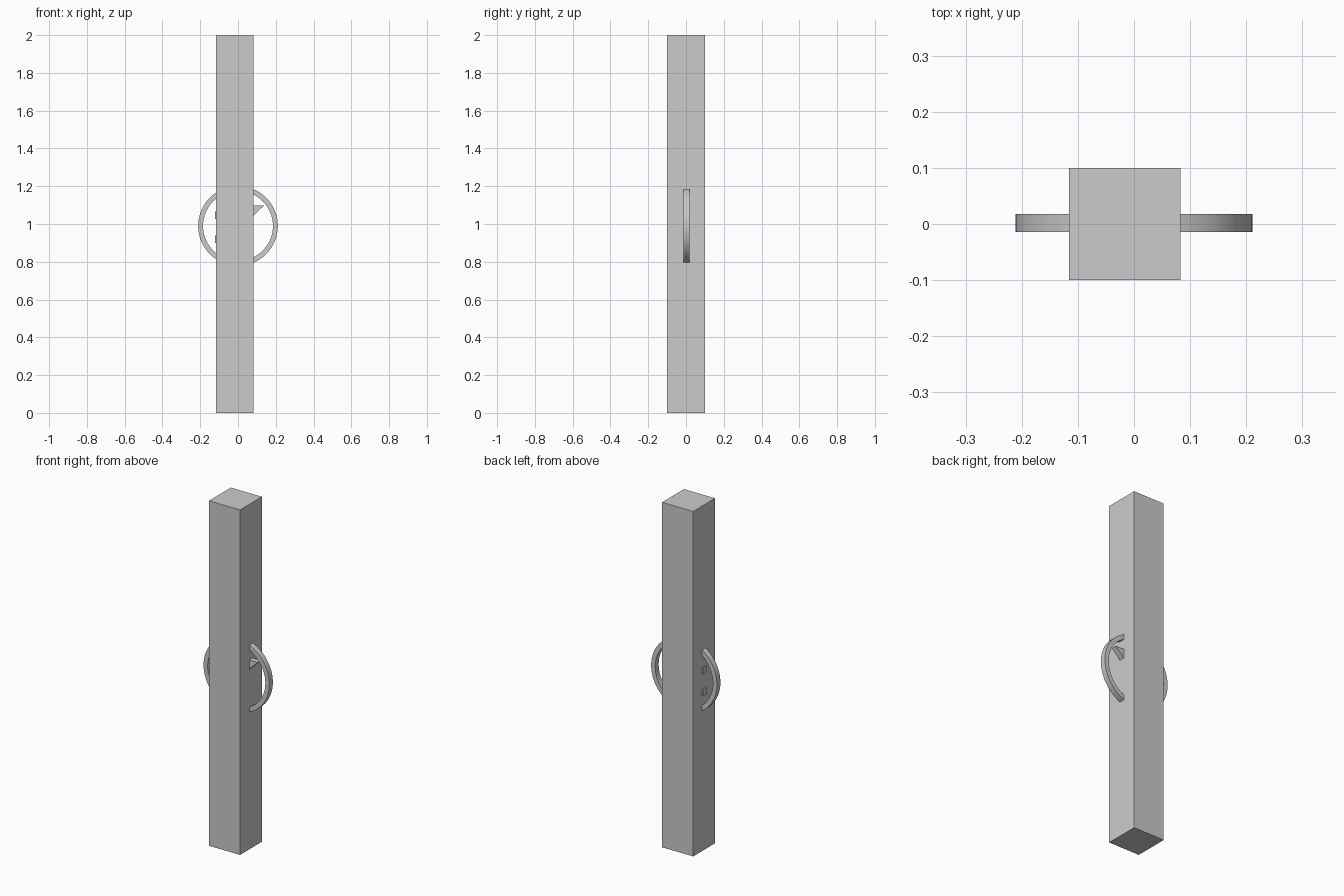
import bpy, bmesh, math

if "Cube" in bpy.data.objects:
    bpy.data.objects.remove(bpy.data.objects["Cube"])

Y0, Y1 = -0.014, 0.018   # depth of the flat ring and its inner pieces


def make_object(name, bm):
    bmesh.ops.recalc_face_normals(bm, faces=bm.faces)
    mesh = bpy.data.meshes.new(name)
    bm.to_mesh(mesh)
    bm.free()
    obj = bpy.data.objects.new(name, mesh)
    bpy.context.collection.objects.link(obj)
    return obj


def prism(name, outline, y0, y1):
    """Extrude an (x, z) outline along y."""
    bm = bmesh.new()
    face = bm.faces.new([bm.verts.new((x, y0, z)) for x, z in outline])
    ext = bmesh.ops.extrude_face_region(bm, geom=[face])
    verts = [v for v in ext["geom"] if isinstance(v, bmesh.types.BMVert)]
    bmesh.ops.translate(bm, verts=verts, vec=(0, y1 - y0, 0))
    return make_object(name, bm)


def ring(name, centre_z, outer, inner, sides=64):
    """Flat hoop with a rectangular section, standing in the xz plane."""
    bm = bmesh.new()
    section = [(outer, Y0), (outer, Y1), (inner, Y1), (inner, Y0)]
    loops = []
    for i in range(sides):
        a = 2 * math.pi * i / sides
        loops.append([bm.verts.new((r * math.cos(a), y, centre_z + r * math.sin(a)))
                      for r, y in section])
    for i in range(sides):
        a, b = loops[i], loops[(i + 1) % sides]
        for j in range(4):
            k = (j + 1) % 4
            bm.faces.new((a[j], a[k], b[k], b[j]))
    obj = make_object(name, bm)
    for p in obj.data.polygons:
        p.use_smooth = True
    bpy.context.view_layer.objects.active = obj
    obj.select_set(True)
    bpy.ops.object.shade_smooth_by_angle(angle=math.radians(30))
    obj.select_set(False)


# Square post
prism("post", [(-0.116, 0), (0.083, 0), (0.083, 2), (-0.116, 2)], -0.1, 0.1)

# Hoop passing through the post
ring("hoop", 0.99, 0.211, 0.185)

# Pointed arm showing on the right side
prism("pointed_arm", [(0.137, 1.097), (0.06, 1.097), (0.0, 1.04), (0.06, 1.022)], Y0, Y1)

# Two short bar ends showing on the left side
for label, z in (("upper", 1.046), ("lower", 0.919)):
    prism(label + "_bar_end", [(-0.123, z - 0.019), (-0.06, z - 0.019),
                               (-0.06, z + 0.019), (-0.123, z + 0.019)], Y0, Y1)
